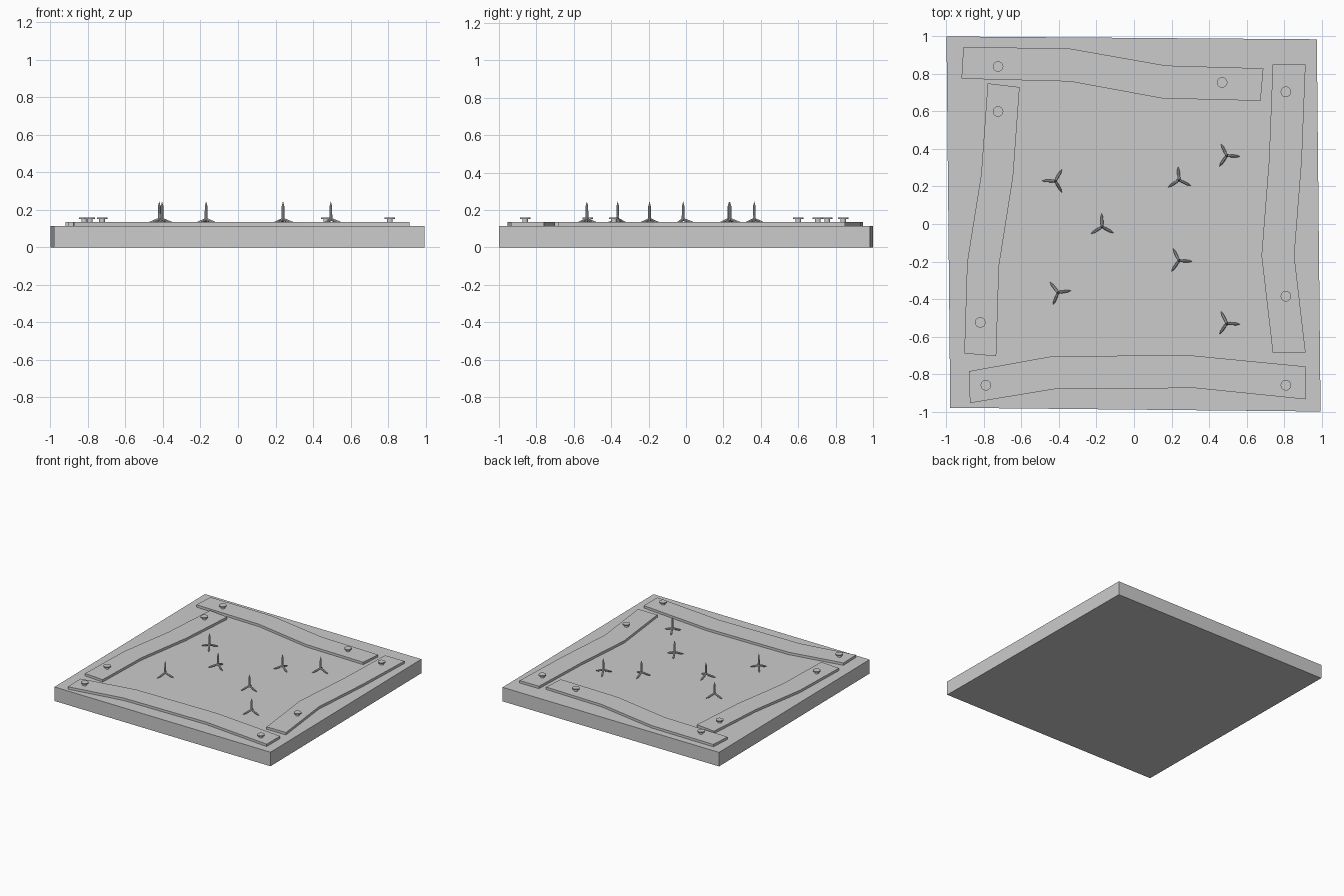
import bpy, bmesh
from math import radians, sin, cos, pi
from mathutils import Vector

if "Cube" in bpy.data.objects:
    bpy.data.objects.remove(bpy.data.objects["Cube"])

BASE_TOP, PLANK_TOP = 0.115, 0.135


def finish(name, bm):
    bmesh.ops.recalc_face_normals(bm, faces=bm.faces)
    me = bpy.data.meshes.new(name)
    bm.to_mesh(me)
    bm.free()
    ob = bpy.data.objects.new(name, me)
    bpy.context.collection.objects.link(ob)
    return ob


def slab(name, outline, z0, z1):
    """Extruded flat outline."""
    bm = bmesh.new()
    low = [bm.verts.new((x, y, z0)) for x, y in outline]
    top = [bm.verts.new((x, y, z1)) for x, y in outline]
    bm.faces.new(low)
    bm.faces.new(top)
    n = len(outline)
    for i in range(n):
        j = (i + 1) % n
        bm.faces.new((low[i], low[j], top[j], top[i]))
    return finish(name, bm)


def add_turned(bm, start, direction, profile, sides):
    """Solid of (radius, distance) rings along a direction; radius 0 is a point."""
    rot = Vector((0, 0, 1)).rotation_difference(Vector(direction))
    rings = []
    for r, d in profile:
        count = sides if r else 1
        rings.append([bm.verts.new(Vector(start) + rot @ Vector(
            (r * cos(2 * pi * k / sides), r * sin(2 * pi * k / sides), d)))
            for k in range(count)])
    for a, b in zip(rings, rings[1:]):
        for k in range(sides):
            m = (k + 1) % sides
            if len(b) == 1:
                bm.faces.new((a[k], a[m], b[0]))
            else:
                bm.faces.new((a[k], a[m], b[m], b[k]))
    bm.faces.new(rings[0])
    if len(rings[-1]) > 1:
        bm.faces.new(rings[-1])


# Slightly crooked base board
slab("base_board", [(-1, 1), (.975, .985), (.995, -1), (-.98, -.98)], 0, BASE_TOP)

# Bent border planks
planks = {
    "plank_back": [(-.91, .945), (-.34, .935), (.17, .845), (.69, .83),
                   (.675, .657), (.15, .67), (-.34, .76), (-.92, .775)],
    "plank_left": [(-.78, .75), (-.61, .73), (-.645, .25), (-.72, -.225),
                   (-.735, -.705), (-.905, -.69), (-.89, -.205), (-.815, .265)],
    "plank_right": [(.74, .85), (.915, .85), (.895, .34), (.855, -.17),
                    (.915, -.685), (.74, -.685), (.68, -.17), (.72, .34)],
    "plank_front": [(-.88, -.785), (-.435, -.705), (.295, -.70), (.915, -.76),
                    (.915, -.935), (.325, -.875), (-.42, -.88), (-.875, -.955)],
}
for name, outline in planks.items():
    slab(name, outline, BASE_TOP, PLANK_TOP)

# Nails: shank with a wide thin head
nails = [(-.725, .84), (.47, .755), (.81, .705), (-.725, .6),
         (-.82, -.525), (.81, -.385), (-.79, -.86), (.81, -.86)]
for i, (x, y) in enumerate(nails):
    bm = bmesh.new()
    add_turned(bm, (x, y, .12), (0, 0, 1),
               [(.015, 0), (.015, .032), (.028, .032), (.028, .04)], 24)
    ob = finish(f"nail_{i + 1}", bm)
    bpy.ops.object.select_all(action='DESELECT')
    ob.select_set(True)
    bpy.context.view_layer.objects.active = ob
    bpy.ops.object.shade_smooth_by_angle()

# Caltrops: one upright spike and three splayed legs (x, y, heading)
caltrops = [(-.42, .23, 180), (.24, .235, 94), (.495, .365, -4), (-.17, -.015, 92),
            (.24, -.195, -4), (-.405, -.365, 8), (.495, -.53, -4)]
for i, (x, y, heading) in enumerate(caltrops):
    bm = bmesh.new()
    centre = (x, y, .15)
    add_turned(bm, centre, (0, 0, 1), [(.008, 0), (.007, .07), (0, .096)], 8)
    for k in range(3):
        a = radians(heading + 120 * k)
        add_turned(bm, centre, (.93 * cos(a), .93 * sin(a), -.36),
                   [(.008, 0), (.007, .055), (0, .077)], 8)
    finish(f"caltrop_{i + 1}", bm)
